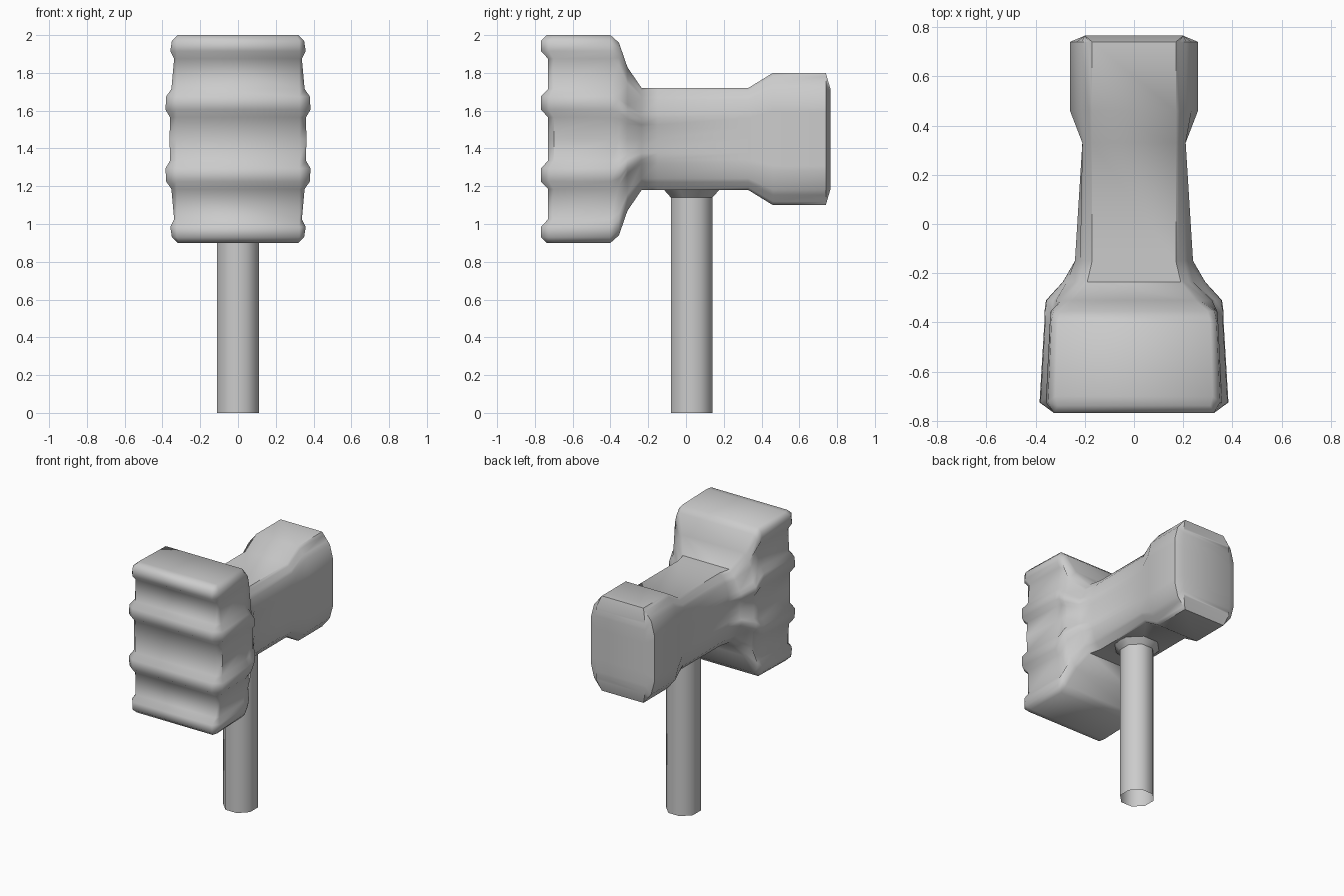
import bpy, bmesh, math

cube = bpy.data.objects.get("Cube")
if cube:
    bpy.data.objects.remove(cube, do_unlink=True)

grey = bpy.data.materials.new("plain grey")
grey.use_nodes = True
colour = (0.6, 0.6, 0.6, 1)
grey.diffuse_color = colour
grey.node_tree.nodes["Principled BSDF"].inputs["Base Color"].default_value = colour


def finish(name, rings, closed_ends):
    """Skin a list of equal-length rings and shade the result."""
    bm = bmesh.new()
    loops = [[bm.verts.new(p) for p in ring] for ring in rings]
    n = len(loops[0])
    for a, b in zip(loops, loops[1:]):
        for i in range(n):
            j = (i + 1) % n
            bm.faces.new((a[i], a[j], b[j], b[i]))
    if closed_ends:
        # Ribbed striking face: strips from one side to the other
        first = loops[0]
        for i in range(n // 2 - 1):
            bm.faces.new((first[i], first[i + 1], first[n - 2 - i], first[n - 1 - i]))
        bm.faces.new(loops[-1])
    bmesh.ops.recalc_face_normals(bm, faces=bm.faces)
    mesh = bpy.data.meshes.new(name)
    bm.to_mesh(mesh)
    bm.free()
    mesh.materials.append(grey)
    obj = bpy.data.objects.new(name, mesh)
    bpy.context.collection.objects.link(obj)
    bpy.ops.object.select_all(action="DESELECT")
    obj.select_set(True)
    bpy.context.view_layer.objects.active = obj
    bpy.ops.object.shade_smooth_by_angle(angle=math.radians(50))
    return obj


# Heights above the head's centre line, and whether each lies on a rib
TALL, MID = 0.55, 1.45
upper = [(0.115, 0), (0.155, 1), (0.225, 1), (0.265, 0),
         (0.425, 0), (0.465, 1), (0.52, 1), (0.55, 0)]
levels = [(-h, r) for h, r in reversed(upper)] + [(0, 0)] + upper

# Cross-sections from front to back:
# y, half height, top half width, side half width, rib bulge, side taper, corner slope
stations = [
    (-0.725, 0.55, 0.32, 0.362, 0.025, 0.04, 1),
    (-0.4, 0.55, 0.31, 0.345, 0.022, 0.035, 1),
    (-0.355, 0.51, 0.3, 0.342, 0.025, 0.04, 1),
    (-0.31, 0.38, 0.25, 0.335, 0.025, 0.03, 0.8),
    (-0.235, 0.27, 0.19, 0.275, 0.015, 0.01, 0.8),
    (-0.15, 0.27, 0.17, 0.24, 0, 0, 0.8),
    (0.33, 0.27, 0.17, 0.21, 0, 0, 0.8),
    (0.46, 0.35, 0.17, 0.26, 0, 0, 0.8),
    (0.74, 0.35, 0.17, 0.26, 0, 0, 0.8),
    (0.765, 0.265, 0.2, 0.2, 0, 0, 0.8),
]


def mirrored(side):
    return side + [(-x, y, z) for x, y, z in reversed(side)]


# Hammer head: ribbed front, flared throat, neck and rear poll
front = []
for h, rib in levels:
    edge = abs(h) == TALL
    y = -0.738 if edge else -0.73 - 0.038 * rib
    front.append((0.31 if edge else 0.325, y, MID + h))
rings = [mirrored(front)]
for k, (y, half, top, wide, bulge, taper, slope) in enumerate(stations):
    side = []
    for h, rib in levels:
        f = h / TALL
        depth = half * (1 - abs(f))
        x = min(wide + bulge * rib - taper * f * f, top + slope * depth)
        back = 0.025 if k == 0 and not rib else 0
        side.append((x, y + back, MID + half * f))
    rings.append(mirrored(side))
finish("hammer_head", rings, True)


# Handle: eight-sided open tube flaring into a collar
def octagon(half, z):
    r = half / math.cos(math.pi / 8)
    turn = [math.pi * (2 * i + 1) / 8 for i in range(8)]
    return [(r * math.cos(a), 0.03 + r * math.sin(a), z) for a in turn]


finish("handle", [octagon(0.11, 0), octagon(0.11, 1.14)], False)
finish("handle_collar", [octagon(0.11, 1.14), octagon(0.15, 1.185)], False)
